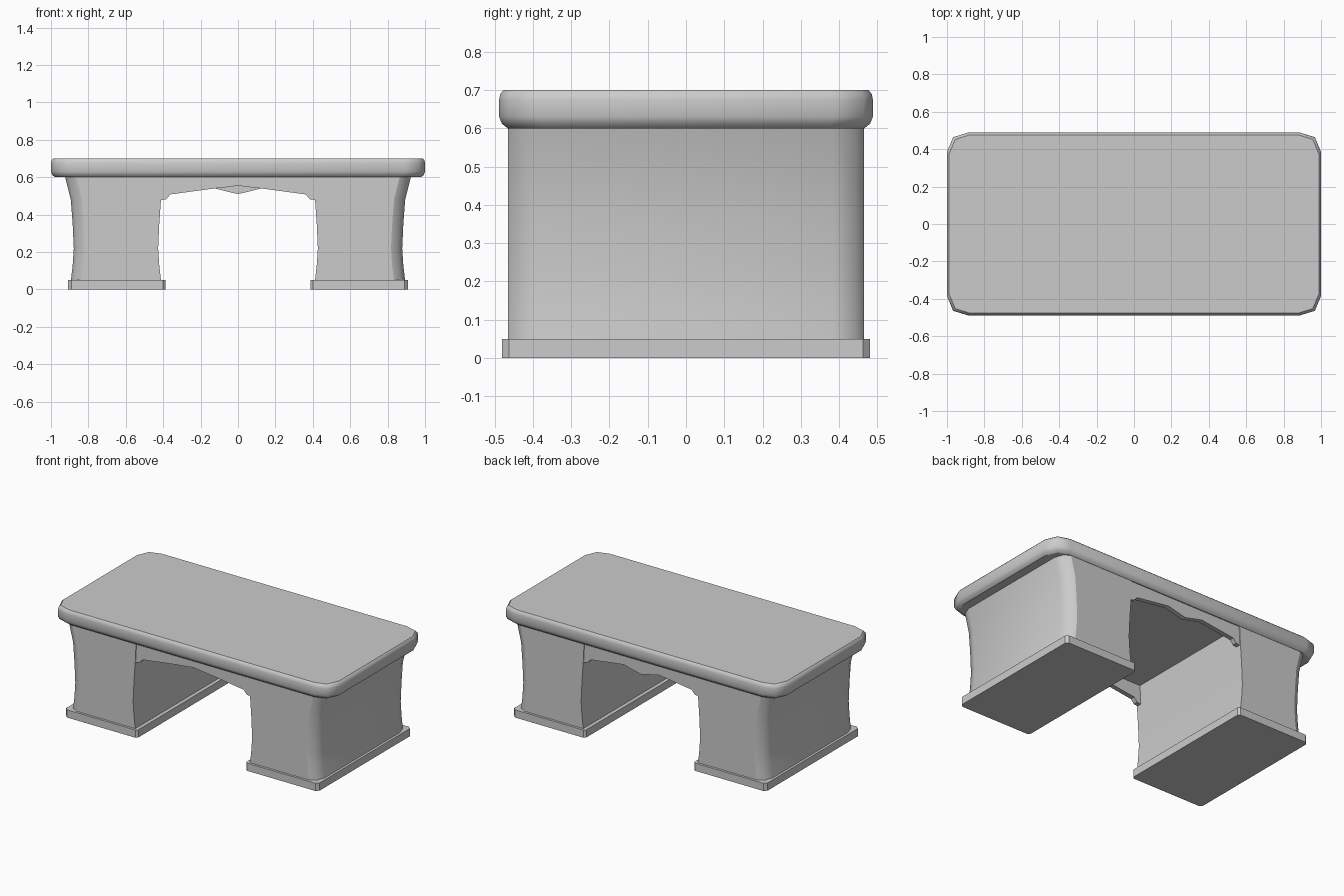
import bpy, bmesh

if "Cube" in bpy.data.objects:
    bpy.data.objects.remove(bpy.data.objects["Cube"])


def loft(name, rings):
    """Stack matching rings of points into a closed solid: smooth walls, flat caps."""
    bm = bmesh.new()
    loops = [[bm.verts.new(p) for p in ring] for ring in rings]
    n = len(loops[0])
    for low, high in zip(loops, loops[1:]):
        for i in range(n):
            j = (i + 1) % n
            bm.faces.new((low[i], low[j], high[j], high[i])).smooth = True
    bm.faces.new(loops[0][::-1])
    bm.faces.new(loops[-1])
    bmesh.ops.recalc_face_normals(bm, faces=bm.faces[:])
    mesh = bpy.data.meshes.new(name)
    bm.to_mesh(mesh)
    bm.free()
    obj = bpy.data.objects.new(name, mesh)
    bpy.context.collection.objects.link(obj)
    return obj


def flatten(obj, axis=None):
    """Flat-shade all faces, or only those facing along one axis."""
    for p in obj.data.polygons:
        if axis is None or abs(p.normal[axis]) > 0.98:
            p.use_smooth = False


# Table top: rounded-corner slab with softened rim
quarter = [(1.0, 0.385), (0.967, 0.464), (0.89, 0.488)]
outline = (quarter + [(-x, y) for x, y in quarter[::-1]]
           + [(-x, -y) for x, y in quarter] + [(x, -y) for x, y in quarter[::-1]])
rim = [(0.60, 0.022), (0.612, 0.007), (0.63, 0.0), (0.675, 0.0), (0.69, 0.003), (0.70, 0.012)]
top = loft("table_top", [[(x * (1 - i), y * (1 - i / 0.488), z) for x, y in outline]
                         for z, i in rim])
flatten(top, 2)

# Pedestals: waisted blocks with rounded outer corners, on plinths
profile = [(0.05, 0.412, 0.893), (0.13, 0.421, 0.884), (0.22, 0.427, 0.878),
           (0.35, 0.421, 0.884), (0.48, 0.412, 0.894), (0.605, 0.406, 0.925)]
for side, s in (("left", -1), ("right", 1)):
    rings = []
    for z, xi, xo in profile:
        half = [(xi, 0.465), (xo - 0.06, 0.465), (xo - 0.02, 0.442), (xo, 0.385)]
        ring = half + [(x, -y) for x, y in half[::-1]]
        rings.append([(s * x, y, z) for x, y in ring])
    flatten(loft(side + "_pedestal", rings), 1)

    c = 0.012
    half = [(0.388, 0.48 - c), (0.388 + c, 0.48), (0.909 - 1.5 * c, 0.48), (0.909, 0.48 - 1.5 * c)]
    ring = half + [(x, -y) for x, y in half[::-1]]
    flatten(loft(side + "_plinth", [[(s * x, y, z) for x, y in ring] for z in (0, 0.05)]))

# Aprons: arched at the front, with a drooping centre at the back
edge = [(0.415, 0.478), (0.385, 0.482), (0.362, 0.508), (0.26, 0.522), (0.125, 0.54)]
for name, y, mid in (("front_apron", -0.46, [(0.06, 0.547), (0, 0.555)]),
                     ("back_apron", 0.46, [(0.06, 0.524), (0, 0.51)])):
    right = [(0.415, 0.605)] + edge + mid
    shape = right + [(-x, z) for x, z in right[-2::-1]]
    inner = y - 0.03 * (1 if y > 0 else -1)
    flatten(loft(name, [[(x, yy, z) for x, z in shape] for yy in (y, inner)]))
